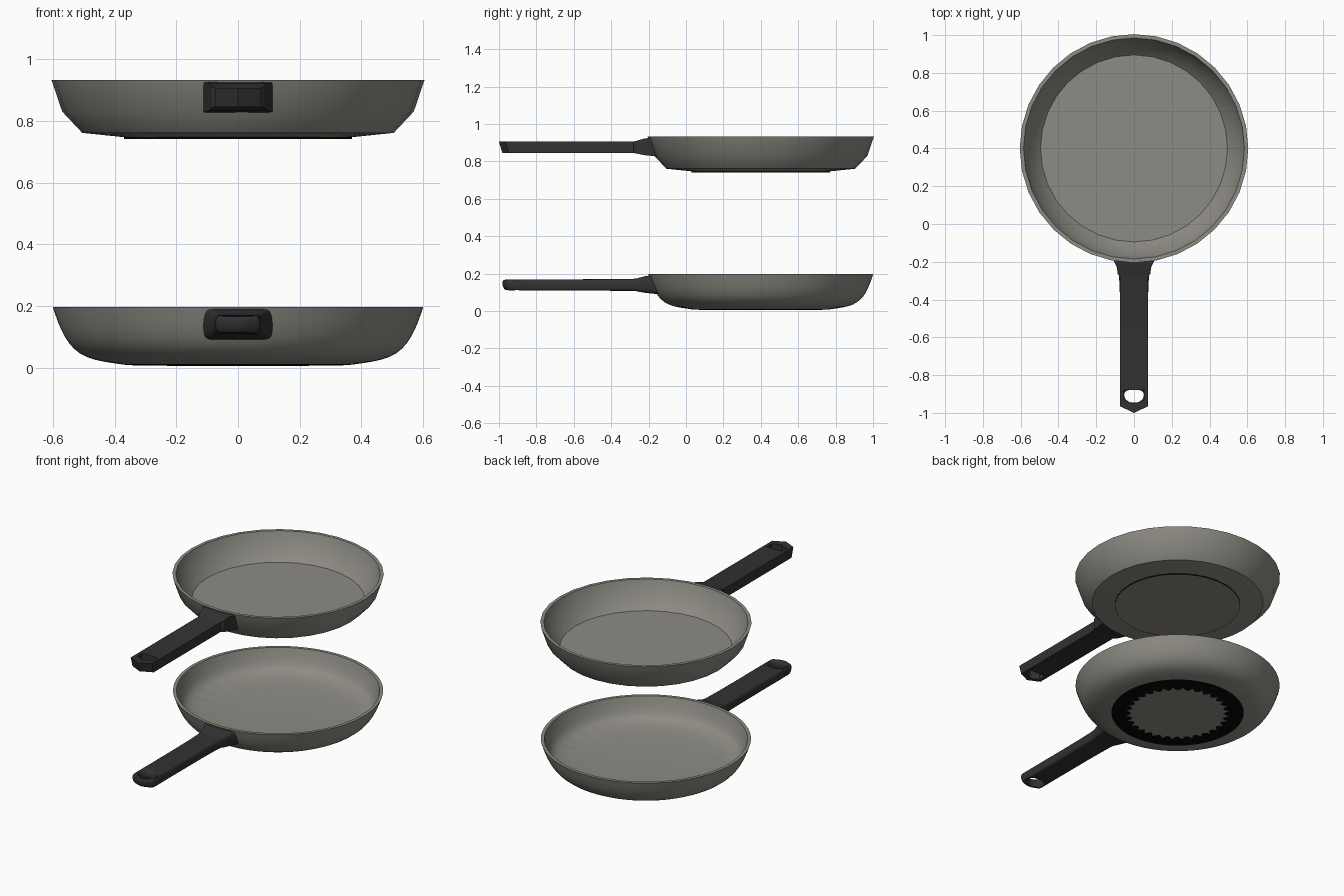
import bpy, bmesh, math

if "Cube" in bpy.data.objects:
    bpy.data.objects.remove(bpy.data.objects["Cube"])

def material(name, rgb):
    m = bpy.data.materials.new(name)
    m.diffuse_color = (*rgb, 1)
    m.use_nodes = True
    m.node_tree.nodes["Principled BSDF"].inputs["Base Color"].default_value = m.diffuse_color
    return m

METAL = material("warm grey metal", (0.27, 0.26, 0.23))
HANDLE = material("charcoal plastic", (0.032, 0.032, 0.032))
BASE = material("black base edge", (0.002, 0.002, 0.002))
SEG, CY = 32, 0.4

def finish(name, bm, mats, dz, rounded, angle=32):
    """Turn the cage into an object; the rounded version is subdivided."""
    bmesh.ops.recalc_face_normals(bm, faces=bm.faces[:])
    me = bpy.data.meshes.new(name)
    bm.to_mesh(me)
    bm.free()
    for m in mats:
        me.materials.append(m)
    ob = bpy.data.objects.new(name, me)
    bpy.context.collection.objects.link(ob)
    if rounded:
        mod = ob.modifiers.new("round", 'SUBSURF')
        mod.levels = 2
        dg = bpy.context.evaluated_depsgraph_get()
        new = bpy.data.meshes.new_from_object(ob.evaluated_get(dg))
        ob.modifiers.clear()
        ob.data = new
        me = new
    me.polygons.foreach_set("use_smooth", [True] * len(me.polygons))
    me.set_sharp_from_angle(angle=math.radians(angle))
    ob.location.z = dz
    return ob

# pan profile (radius, z): underside, outer wall, rim, inner wall, floor
PROFILE = [(0.37, 0.741), (0.37, 0.747), (0.505, 0.761), (0.57, 0.83), (0.605, 0.933),
           (0.585, 0.933), (0.555, 0.838), (0.495, 0.775)]

def pan(name, dz, rounded):
    bm = bmesh.new()
    crease = bm.edges.layers.float.new("crease_edge")
    rings = []
    for r, z in PROFILE:
        rings.append([bm.verts.new((r * math.sin(2 * math.pi * i / SEG),
                                    CY + r * math.cos(2 * math.pi * i / SEG), z))
                      for i in range(SEG)])
    for k in range(len(rings) - 1):
        a, b = rings[k], rings[k + 1]
        for i in range(SEG):
            j = (i + 1) % SEG
            f = bm.faces.new((a[i], a[j], b[j], b[i]))
            f.material_index = 1 if k == 0 else 0   # thin base edge is black
    bm.faces.new(rings[0])
    bm.faces.new(rings[-1])
    for k in (4, 5):                                # crisp rim
        for i in range(SEG):
            bm.edges.get((rings[k][i], rings[k][(i + 1) % SEG]))[crease] = 1.0
    return finish(name, bm, (METAL, BASE), dz, rounded)

# handle rows: y at side, y at centre, half width, bottom z, top z
ROWS = [(-0.965, -1.0, 0.074, 0.845, 0.906),
        (-0.922, -0.952, 0.074, 0.845, 0.906),
        (-0.88, -0.88, 0.074, 0.845, 0.906),
        (-0.84, -0.84, 0.074, 0.845, 0.906),
        (-0.28, -0.28, 0.074, 0.845, 0.906),
        (-0.265, -0.265, 0.086, 0.842, 0.910),
        (-0.225, -0.225, 0.092, 0.834, 0.922),
        (None, None, 0.115, 0.827, 0.926)]
COLS = (-1, -0.72, 0, 0.72, 1)

def wall_radius(z):
    """Outer pan radius at height z."""
    return 0.57 + (z - 0.83) / 0.103 * 0.035

def handle(name, dz, rounded):
    bm = bmesh.new()
    layers = []
    for top in (0, 1):
        grid = []
        for n, (ys, yc, w, zlo, zhi) in enumerate(ROWS):
            row = []
            for c in COLS:
                x, z = c * w, (zhi if top else zlo)
                if ys is None:                      # last row follows the pan wall
                    r = wall_radius(z) - 0.01
                    y = CY - math.sqrt(r * r - x * x)
                else:
                    y = yc + (ys - yc) * abs(c)
                    if n == 0 and not top:          # slanted tip
                        y += 0.018
                row.append(bm.verts.new((x, y, z)))
            grid.append(row)
        layers.append(grid)
    # top and bottom skins with the hanging hole left out
    cells = [(r, c) for r in range(len(ROWS) - 1) for c in range(4)
             if not (r == 1 and c in (1, 2))]
    count = {}
    for r, c in cells:
        ids = [(r, c), (r, c + 1), (r + 1, c + 1), (r + 1, c)]
        for g in layers:
            bm.faces.new([g[a][b] for a, b in ids])
        for i in range(4):
            key = tuple(sorted((ids[i], ids[(i + 1) % 4])))
            count[key] = count.get(key, 0) + 1
    # side walls along every border except the end hidden at the pan
    lo, hi = layers
    last = len(ROWS) - 1
    for (p, q), n in count.items():
        if n == 1 and not (p[0] == last and q[0] == last):
            bm.faces.new((lo[p[0]][p[1]], lo[q[0]][q[1]], hi[q[0]][q[1]], hi[p[0]][p[1]]))
    return finish(name, bm, (HANDLE,), dz, rounded, 30)

# faceted pan above, rounded pan below
for label, dz, rounded in (("faceted", 0, False), ("rounded", -0.736, True)):
    pan(label + "_pan", dz, rounded)
    handle(label + "_handle", dz, rounded)
